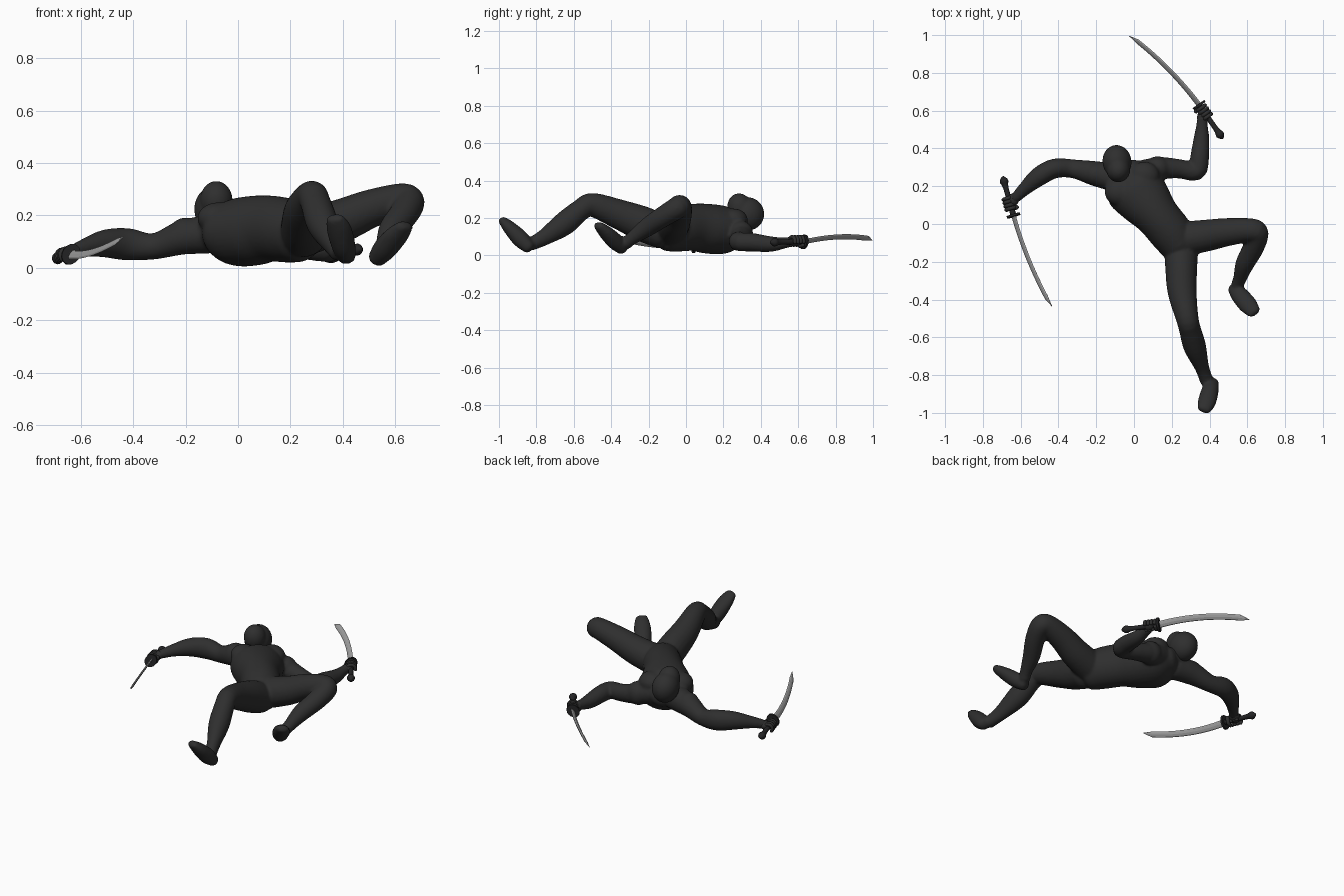
import bpy, bmesh, math
from mathutils import Vector as V, Matrix


def material(name, v):
    m = bpy.data.materials.new(name)
    m.diffuse_color = (v[0], v[1], v[2], 1)
    return m


CLOTH = material("charcoal cloth", (0.028, 0.028, 0.028))
GRIP = material("black grip", (0.018, 0.018, 0.019))
STEEL = material("grey steel", (0.36, 0.36, 0.36))


def catmull(pts, steps):
    """Smooth rows (x, y, z, half width, half depth)."""
    p = [pts[0]] + pts + [pts[-1]]
    out = []
    for i in range(1, len(p) - 2):
        for s in range(steps):
            t = s / steps
            out.append([0.5 * (2 * b + (c - a) * t + (2 * a - 5 * b + 4 * c - d) * t * t
                        + (3 * b - a - 3 * c + d) * t ** 3)
                        for a, b, c, d in zip(p[i - 1], p[i], p[i + 1], p[i + 2])])
    return out + [list(pts[-1])]


def loft(bm, pts, hint=(0, 0, 1), sides=20, steps=4, dome=0.6):
    """Elliptical tube through the points, with domed ends."""
    pts = [p if len(p) == 5 else (*p, p[3]) for p in pts]
    rows = catmull([list(p) for p in pts], steps)
    n = len(rows)
    rings = []
    for i, r in enumerate(rows):
        t = (V(rows[min(i + 1, n - 1)][:3]) - V(rows[max(i - 1, 0)][:3])).normalized()
        side = t.cross(V(hint)).normalized()
        rings.append((V(r[:3]), t, side, side.cross(t), r[3], r[4]))
    if dome:
        def cap(ring, sign):
            c, t, s, u, a, b = ring
            return [(c + t * sign * dome * min(a, b) * math.sin(k), t, s, u,
                     a * math.cos(k), b * math.cos(k)) for k in (0.4, 0.8, 1.15, 1.45)]
        rings = cap(rings[0], -1)[::-1] + rings + cap(rings[-1], 1)
    loops = []
    for c, t, s, u, a, b in rings:
        loops.append([bm.verts.new(c + s * a * math.cos(k) + u * b * math.sin(k))
                      for k in (2 * math.pi * j / sides for j in range(sides))])
    for A, B in zip(loops, loops[1:]):
        for j in range(sides):
            k = (j + 1) % sides
            bm.faces.new((A[j], A[k], B[k], B[j]))
    bm.faces.new(loops[0][::-1])
    bm.faces.new(loops[-1])


def ellipsoid(bm, c, radii, long_axis=(0, 0, 1), hint=(1, 0, 0)):
    z = V(long_axis).normalized()
    y = z.cross(V(hint)).normalized()
    x = y.cross(z)
    m = Matrix((x, y, z)).transposed().to_4x4()
    m = Matrix.Translation(c) @ m @ Matrix.Diagonal((*radii, 1))
    bmesh.ops.create_uvsphere(bm, u_segments=28, v_segments=18, radius=1, matrix=m)


def finish(bm, name, mat, smooth=True, voxel=0, relax=0):
    bmesh.ops.recalc_face_normals(bm, faces=bm.faces)
    me = bpy.data.meshes.new(name)
    for f in bm.faces:
        f.smooth = smooth
    bm.to_mesh(me)
    bm.free()
    me.materials.append(mat)
    ob = bpy.data.objects.new(name, me)
    bpy.context.collection.objects.link(ob)
    if voxel:
        r = ob.modifiers.new("fuse", 'REMESH')
        r.mode, r.voxel_size, r.use_smooth_shade = 'VOXEL', voxel, True
        s = ob.modifiers.new("relax", 'SMOOTH')
        s.factor, s.iterations = 0.5, relax
    return ob


# body: torso, neck, arms and legs fused into one smooth skin
bm = bmesh.new()
loft(bm, [(-0.06, 0.26, 0.14, 0.11, 0.075), (-0.01, 0.205, 0.135, 0.155, 0.125),
          (0.06, 0.12, 0.142, 0.142, 0.133), (0.125, 0.04, 0.150, 0.118, 0.126),
          (0.19, -0.04, 0.142, 0.115, 0.122), (0.235, -0.105, 0.132, 0.105, 0.112)], sides=32)
# neck
loft(bm, [(-0.04, 0.23, 0.16, 0.07), (-0.075, 0.29, 0.18, 0.058), (-0.085, 0.32, 0.21, 0.052)])
# chest muscles and shoulder caps
for c in ((-0.075, 0.17, 0.19), (0.055, 0.255, 0.19)):
    ellipsoid(bm, c, (0.08, 0.075, 0.06))
for c in ((-0.2, 0.265, 0.122), (0.125, 0.295, 0.115)):
    ellipsoid(bm, c, (0.068, 0.064, 0.07))
# left arm, stretched out
loft(bm, [(-0.10, 0.245, 0.13, 0.075), (-0.21, 0.268, 0.116, 0.066), (-0.32, 0.292, 0.082, 0.05),
          (-0.42, 0.294, 0.09, 0.052, 0.062), (-0.505, 0.25, 0.093, 0.051, 0.054),
          (-0.58, 0.185, 0.078, 0.036), (-0.63, 0.135, 0.06, 0.027)])
# right arm, bent at the elbow
loft(bm, [(0.05, 0.27, 0.135, 0.07), (0.14, 0.295, 0.108, 0.06), (0.24, 0.292, 0.085, 0.051),
          (0.33, 0.28, 0.073, 0.05), (0.347, 0.35, 0.07, 0.05), (0.357, 0.45, 0.06, 0.042),
          (0.36, 0.52, 0.066, 0.031), (0.362, 0.565, 0.073, 0.027)])
# left leg, stretched out with raised knee
loft(bm, [(0.25, -0.13, 0.125, 0.09), (0.25, -0.23, 0.168, 0.085, 0.094), (0.255, -0.36, 0.22, 0.077, 0.08),
          (0.282, -0.50, 0.27, 0.06, 0.064), (0.297, -0.56, 0.245, 0.058), (0.322, -0.65, 0.17, 0.06, 0.064),
          (0.36, -0.76, 0.095, 0.038, 0.044), (0.385, -0.83, 0.06, 0.036)])
loft(bm, [(0.415, -0.84, 0.042, 0.036, 0.034), (0.402, -0.885, 0.088, 0.046, 0.046),
          (0.385, -0.945, 0.150, 0.048, 0.036), (0.370, -0.982, 0.188, 0.036, 0.022)], hint=(0, 0.3, 1))
# right leg, folded
loft(bm, [(0.26, -0.08, 0.14, 0.092), (0.39, -0.06, 0.178, 0.084), (0.50, -0.042, 0.224, 0.074),
          (0.62, -0.033, 0.26, 0.063), (0.652, -0.052, 0.25, 0.06), (0.632, -0.125, 0.205, 0.056),
          (0.587, -0.21, 0.148, 0.050), (0.562, -0.285, 0.094, 0.036), (0.548, -0.32, 0.065, 0.034)])
loft(bm, [(0.53, -0.34, 0.036, 0.036, 0.034), (0.562, -0.38, 0.075, 0.047, 0.044),
          (0.605, -0.43, 0.124, 0.049, 0.036), (0.637, -0.468, 0.16, 0.036, 0.022)], hint=(0, 0.2, 1))
finish(bm, "body", CLOTH, voxel=0.009, relax=4)

# hooded head, tilted towards the chest
bm = bmesh.new()
ellipsoid(bm, (-0.09, 0.33, 0.222), (0.077, 0.09, 0.088), (-0.15, 0.75, 0.45))
ellipsoid(bm, (-0.083, 0.287, 0.255), (0.063, 0.066, 0.077), (0, -0.2, 1))
finish(bm, "hooded_head", CLOTH, voxel=0.008, relax=5)

# lap of the tunic
bm = bmesh.new()
ellipsoid(bm, (0.225, -0.085, 0.175), (0.065, 0.075, 0.1), (0.62, -0.78, 0), (0, 0, 1))
finish(bm, "tunic_lap", CLOTH)


def sword_and_hand(side, pommel, guard, tip, bow, hold, wrist):
    pommel, guard, tip, bow, hold, wrist = map(V, (pommel, guard, tip, bow, hold, wrist))
    axis = (guard - pommel).normalized()
    # grip with flared pommel
    bm = bmesh.new()
    loft(bm, [(*pommel, 0.009), (*(pommel + axis * 0.022), 0.023), (*(pommel + axis * 0.065), 0.014),
              (*guard, 0.016)], sides=12, dome=0.5, hint=bow)
    finish(bm, side + "_grip", GRIP)
    # guard
    bm = bmesh.new()
    loft(bm, [(*(guard - axis * 0.006), 0.034, 0.042), (*(guard + axis * 0.006), 0.034, 0.042)],
         sides=16, steps=1, dome=0, hint=bow)
    finish(bm, side + "_guard", GRIP, smooth=False)
    # curved blade with a short slanted point
    bm = bmesh.new()
    n, pts = 20, []
    b = bow.normalized()
    for i in range(n + 1):
        t = i / n
        w = 0.020 - 0.003 * t
        cut = max(0, (t - 0.9) / 0.1)
        p = guard.lerp(tip, t) + b * (0.11 * t * (1 - t) - w * 0.9 * cut * 0.4)
        pts.append((*p, 0.006 * (1 - 0.8 * cut), w * (1 - 0.92 * cut)))
    loft(bm, pts, hint=bow, sides=8, steps=1, dome=0)
    finish(bm, side + "_blade", STEEL, smooth=False)
    # fist: palm, four curled fingers and a thumb
    out = wrist - hold
    out = (out - axis * out.dot(axis)).normalized()
    up = axis.cross(out)
    bm = bmesh.new()
    ellipsoid(bm, hold + (wrist - hold) * 0.45, (0.032, 0.025, 0.044), wrist - hold, axis)
    for k in range(4):
        c = hold + axis * (k - 1.5) * 0.019
        ring = []
        for j in range(7):
            a = -1.0 + j * 0.75
            ring.append((*(c + (out * math.cos(a) + up * math.sin(a)) * 0.025), 0.0098))
        loft(bm, ring, hint=axis, sides=10, steps=2)
    c = hold + axis * 0.03
    loft(bm, [(*(c + out * 0.035), 0.012), (*(c + out * 0.012 - up * 0.025), 0.011),
              (*(c - out * 0.015 - up * 0.022), 0.009)], hint=axis, sides=10)
    finish(bm, side + "_hand", CLOTH)


sword_and_hand("right", (0.468, 0.455, 0.07), (0.345, 0.63, 0.072), (-0.022, 0.998, 0.085),
               (0.5, 0.45, 0.75), (0.373, 0.592, 0.075), (0.36, 0.545, 0.071))
sword_and_hand("left", (-0.694, 0.248, 0.035), (-0.638, 0.045, 0.052), (-0.438, -0.436, 0.115),
               (-0.5, -0.15, -0.75), (-0.66, 0.108, 0.046), (-0.62, 0.15, 0.064))
